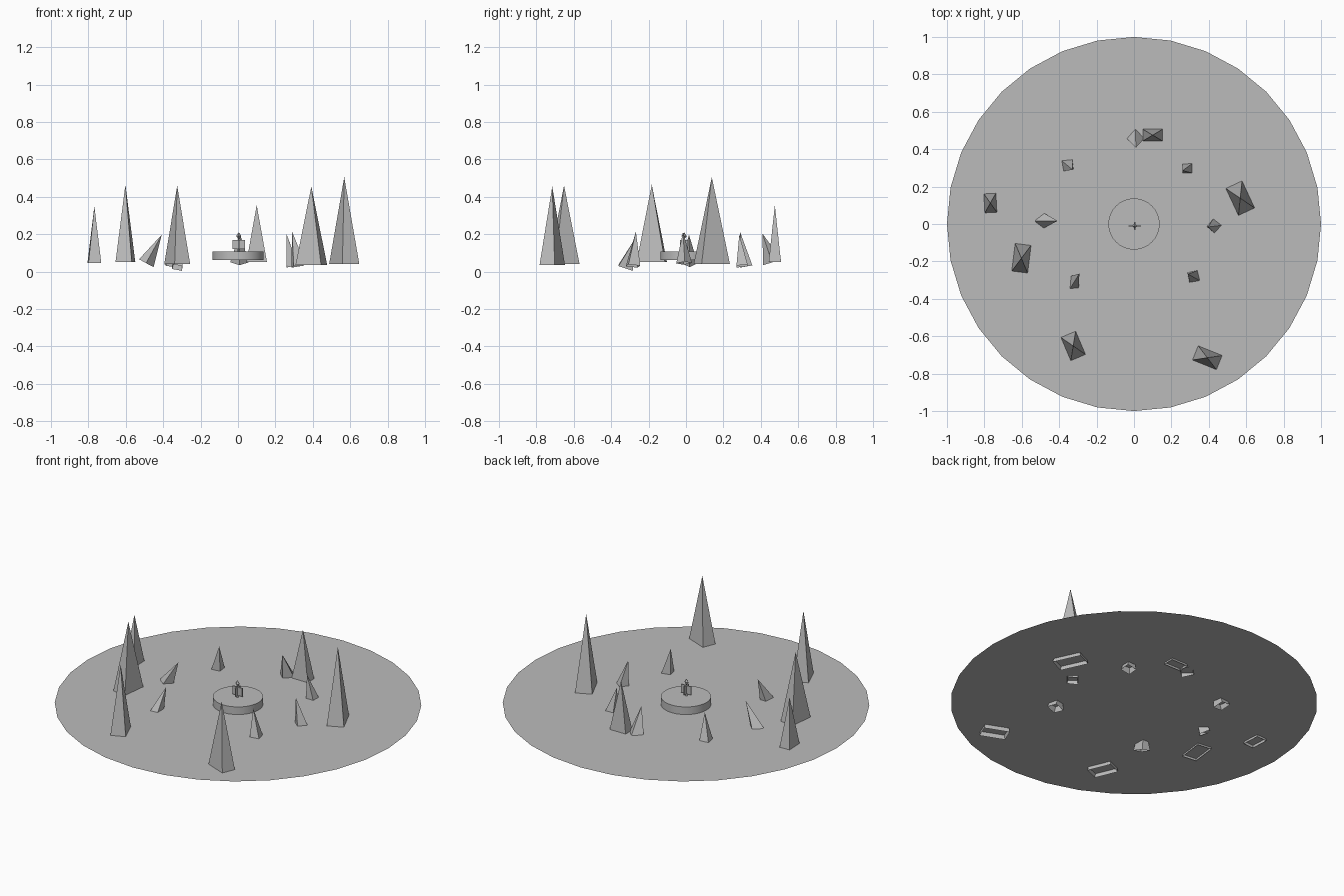
import bpy, bmesh, math
from mathutils import Matrix, Vector, Quaternion

cube = bpy.data.objects.get("Cube")
if cube:
    bpy.data.objects.remove(cube, do_unlink=True)

grey = bpy.data.materials.new("stone_grey")
grey.use_nodes = True
COLOUR = (0.5, 0.5, 0.5, 1)
grey.diffuse_color = COLOUR
grey.node_tree.nodes["Principled BSDF"].inputs["Base Color"].default_value = COLOUR

GROUND = 0.062
PLINTH_TOP = 0.108


def add_object(name, bm):
    mesh = bpy.data.meshes.new(name)
    bm.to_mesh(mesh)
    bm.free()
    mesh.materials.append(grey)
    obj = bpy.data.objects.new(name, mesh)
    bpy.context.collection.objects.link(obj)
    return obj


def pyramid(name, base, apex, width, depth, spin):
    """Open-bottomed four-sided spike, its base square to the axis."""
    base, axis = Vector(base), Vector(apex) - Vector(base)
    turn = Vector((0, 0, 1)).rotation_difference(axis)
    turn = turn @ Quaternion((0, 0, 1), math.radians(spin))
    bm = bmesh.new()
    tip = bm.verts.new(apex)
    ring = [bm.verts.new(base + turn @ Vector((sx * width / 2, sy * depth / 2, 0)))
            for sx, sy in ((-1, -1), (1, -1), (1, 1), (-1, 1))]
    for i in range(4):
        bm.faces.new((ring[i], ring[(i + 1) % 4], tip))
    return add_object(name, bm)


# Flat round ground
bm = bmesh.new()
bmesh.ops.create_circle(bm, cap_ends=True, segments=32, radius=1,
                        matrix=Matrix.Translation((0, 0, GROUND)))
add_object("ground_disc", bm)

# Round plinth in the middle
bm = bmesh.new()
height = PLINTH_TOP - GROUND
bmesh.ops.create_cone(bm, cap_ends=True, segments=32, radius1=0.137, radius2=0.137,
                      depth=height,
                      matrix=Matrix.Translation((0, 0, GROUND + height / 2)))
plinth = add_object("plinth", bm)
bpy.ops.object.select_all(action="DESELECT")
plinth.select_set(True)
bpy.context.view_layer.objects.active = plinth
bpy.ops.object.shade_smooth_by_angle()

# Tall upright spires: x, y, base z, tip z, width, depth, spin
spires = [
    (0.10, 0.475, 0.05, 0.355, 0.110, 0.066, 0),
    (0.568, 0.138, 0.04, 0.505, 0.167, 0.100, -65),
    (0.392, -0.715, 0.036, 0.455, 0.147, 0.087, -22),
    (-0.325, -0.652, 0.04, 0.460, 0.142, 0.090, -67),
    (-0.602, -0.183, 0.05, 0.465, 0.153, 0.088, -97),
    (-0.768, 0.112, 0.047, 0.350, 0.107, 0.068, 93),
]
for i, (x, y, low, high, width, depth, spin) in enumerate(spires):
    pyramid(f"spire_{i + 1}", (x, y, low), (x, y, high), width, depth, spin)

# Small shards leaning in towards the plinth: base, tip, width, depth, spin
shards = [
    ((0.008, 0.46, 0.05), (0.01, 0.408, 0.205), 0.07, 0.07, 45),
    ((0.29, 0.30, 0.03), (0.26, 0.285, 0.20), 0.06, 0.06, 0),
    ((0.43, -0.01, 0.045), (0.396, -0.016, 0.212), 0.06, 0.06, 50),
    ((0.323, -0.283, 0.03), (0.289, -0.268, 0.214), 0.065, 0.065, 12),
    ((-0.325, -0.322, 0.022), (-0.292, -0.265, 0.188), 0.055, 0.08, 0),
    ((-0.49, 0.018, 0.045), (-0.408, 0.016, 0.197), 0.065, 0.06, 45),
    ((-0.358, 0.318, 0.032), (-0.328, 0.29, 0.21), 0.065, 0.065, 8),
]
for i, shard in enumerate(shards):
    pyramid(f"shard_{i + 1}", *shard)

# Crossed upright plates of the centre ornament
for name, size in (("ornament_plate_wide", (0.066, 0.006, 0.05)),
                   ("ornament_plate_deep", (0.006, 0.044, 0.05))):
    bm = bmesh.new()
    bmesh.ops.create_cube(bm, size=1, matrix=Matrix.Translation(
        (0.004, -0.01, 0.145)) @ Matrix.Diagonal((*size, 1)))
    add_object(name, bm)

# Stem down to the plinth and gem above
bm = bmesh.new()
bmesh.ops.create_cone(bm, cap_ends=True, segments=4, radius1=0.008, radius2=0.005,
                      depth=0.03, matrix=Matrix.Translation((0.004, -0.01, 0.122)))
add_object("ornament_stem", bm)
bm = bmesh.new()
for flip in (1, -1):
    bmesh.ops.create_cone(bm, cap_ends=False, segments=4, radius1=0.014, radius2=0,
                          depth=0.02 * flip,
                          matrix=Matrix.Translation((0.004, -0.01, 0.19 + 0.01 * flip)))
bmesh.ops.remove_doubles(bm, verts=bm.verts, dist=0.0005)
bmesh.ops.recalc_face_normals(bm, faces=bm.faces)
add_object("ornament_gem", bm)
